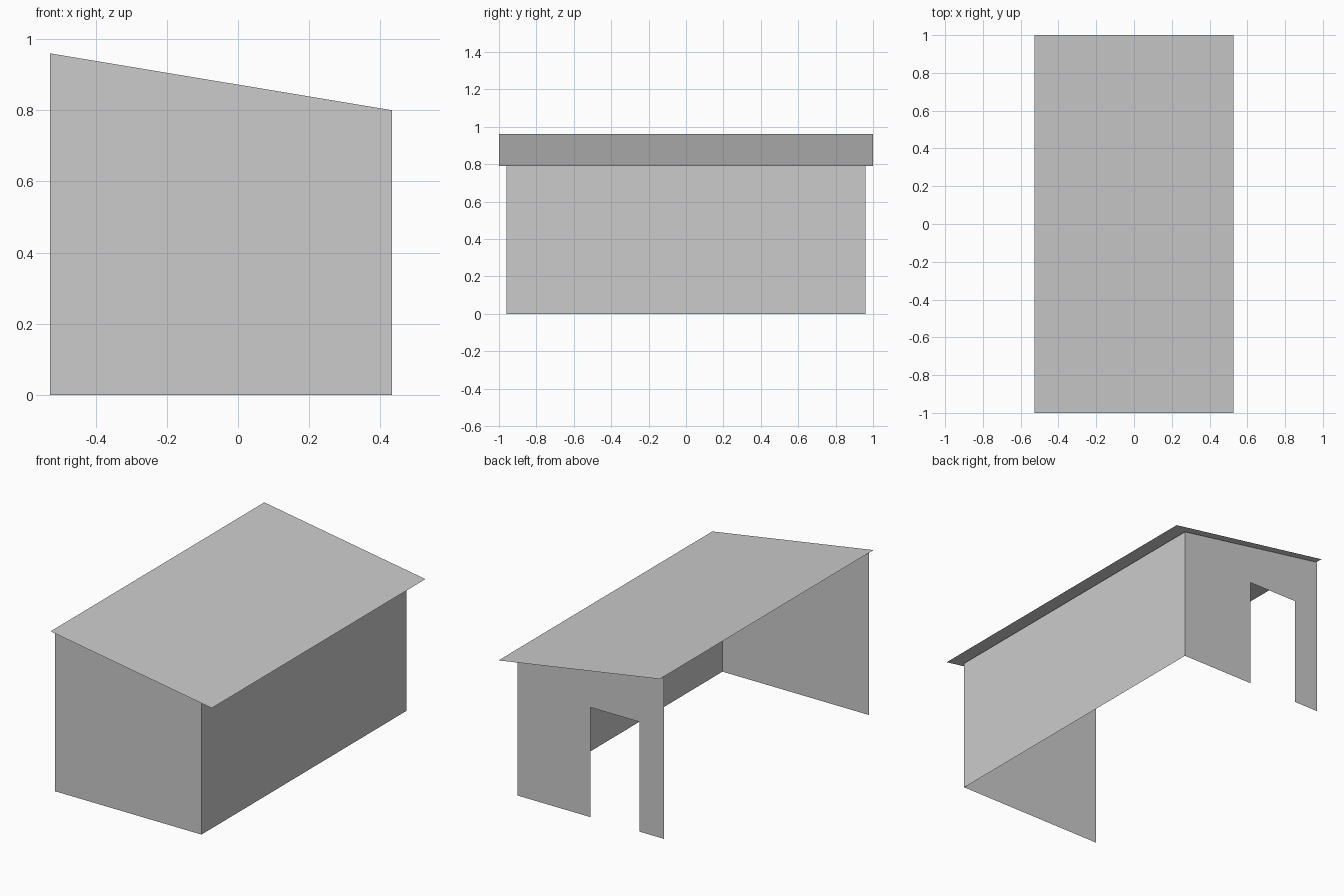
import bpy

if "Cube" in bpy.data.objects:
    bpy.data.objects.remove(bpy.data.objects["Cube"])

X0, X1, ROOF_X = -0.528, 0.433, 0.528   # open side, closed side, roof overhang
Y_WALL, Y_ROOF = 0.96, 1.0
HIGH, LOW, EAVE = 0.96, 0.80, 0.79      # slope heights


def sheet(name, points):
    """Single flat panel from its outline."""
    mesh = bpy.data.meshes.new(name)
    mesh.from_pydata(points, [], [range(len(points))])
    obj = bpy.data.objects.new(name, mesh)
    bpy.context.collection.objects.link(obj)
    return obj


def end_wall(name, y, outline):
    return sheet(name, [(x, y, z) for x, z in outline])


# Solid sloping front wall
end_wall("front_wall", -Y_WALL, [(X0, 0), (X1, 0), (X1, LOW), (X0, HIGH)])

# Back wall with a doorway notched out of the bottom edge
D0, D1, DOOR_H = -0.368, -0.046, 0.65
end_wall("back_wall", Y_WALL, [
    (X1, 0), (D1, 0), (D1, DOOR_H), (D0, DOOR_H), (D0, 0),
    (X0, 0), (X0, HIGH), (X1, LOW)])

# Long wall on the low side; the high side stays open
sheet("side_wall", [(X1, -Y_WALL, 0), (X1, Y_WALL, 0),
                    (X1, Y_WALL, LOW), (X1, -Y_WALL, LOW)])

# Overhanging sloped roof
sheet("roof", [(-ROOF_X, -Y_ROOF, HIGH + 0.002), (ROOF_X, -Y_ROOF, EAVE),
               (ROOF_X, Y_ROOF, EAVE), (-ROOF_X, Y_ROOF, HIGH + 0.002)])
